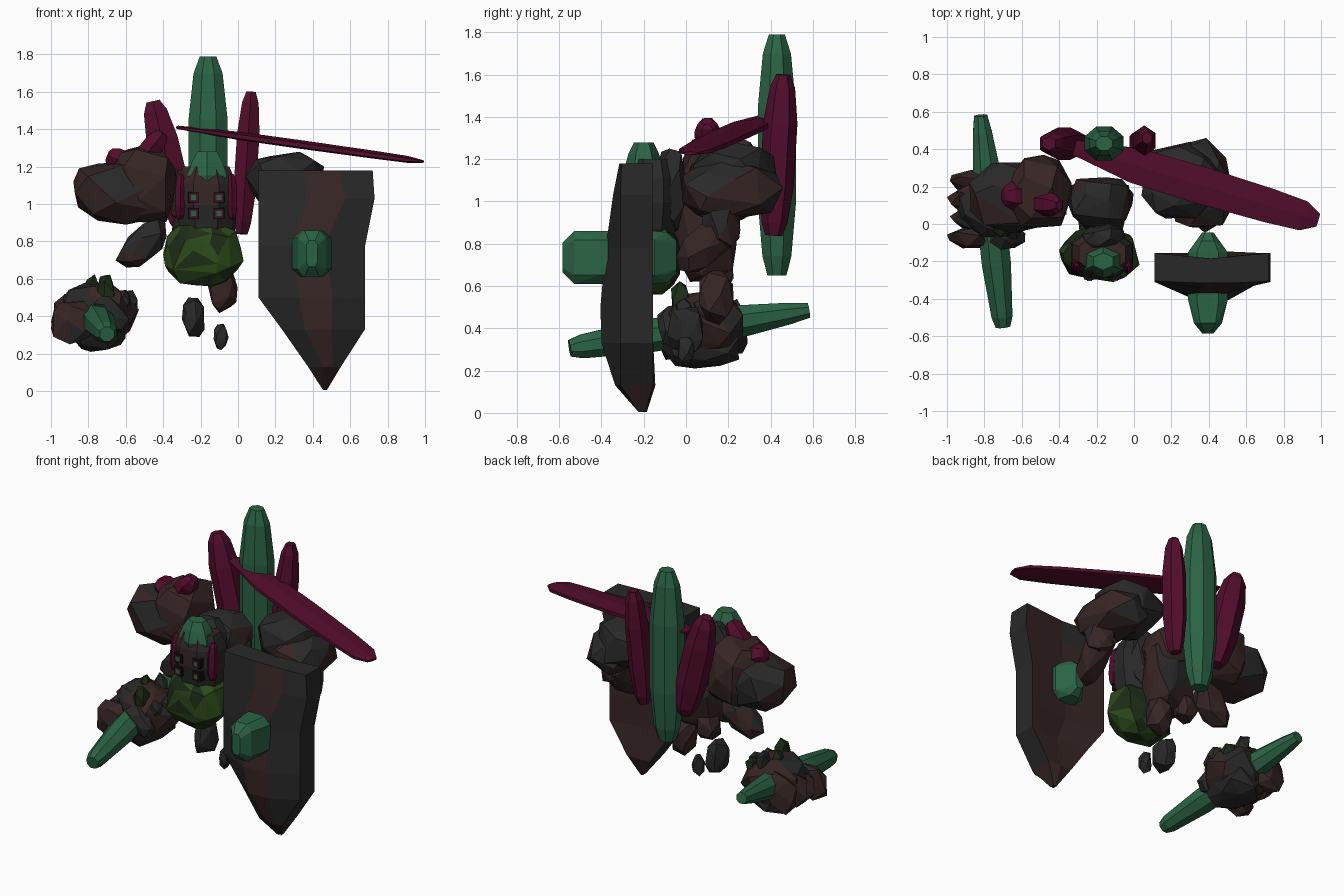
import bpy, bmesh, math, random
from mathutils import Vector, Matrix, noise

if "Cube" in bpy.data.objects:
    bpy.data.objects.remove(bpy.data.objects["Cube"])

def mat(name, rgb):
    m = bpy.data.materials.new(name)
    m.diffuse_color = (*rgb, 1)
    m.use_nodes = True
    m.node_tree.nodes["Principled BSDF"].inputs["Base Color"].default_value = m.diffuse_color
    return m

COAL = mat("charcoal_stone", (.023, .022, .022))
BROWN = mat("brown_stone", (.037, .019, .018))
GREEN = mat("green_crystal", (.024, .125, .06))
RED = mat("crimson_crystal", (.085, .004, .025))
MOSS = mat("moss", (.026, .07, .01))
DARKMOSS = mat("dark_moss", (.012, .025, .008))
BLACK = mat("eye_socket", (.006, .006, .006))

def finish(bm, name, mats, patch=3.5):
    """Make the object; two materials are spread in noisy patches."""
    bmesh.ops.recalc_face_normals(bm, faces=bm.faces)
    if len(mats) > 1:
        for f in bm.faces:
            f.material_index = int(noise.noise(f.calc_center_median() * patch + Vector((len(name), 3.3, 7.1))) > .0)
    me = bpy.data.meshes.new(name)
    bm.to_mesh(me)
    bm.free()
    for m in mats:
        me.materials.append(m)
    ob = bpy.data.objects.new(name, me)
    bpy.context.collection.objects.link(ob)
    return ob

def frame(p0, p1, up):
    z = (Vector(p1) - Vector(p0)).normalized()
    x = Vector(up).cross(z).normalized()
    y = z.cross(x)
    return Matrix((x, y, z)).transposed()

def hull(pts):
    bm = bmesh.new()
    for p in pts:
        bm.verts.new(p)
    bmesh.ops.convex_hull(bm, input=bm.verts)
    junk = [v for v in bm.verts if not v.link_faces]
    bmesh.ops.delete(bm, geom=junk, context='VERTS')
    bmesh.ops.dissolve_limit(bm, angle_limit=.02, verts=bm.verts, edges=bm.edges)
    return bm

def stone_points(n, seed):
    """Jittered points on a boxy ball, fitted to a -1..1 box."""
    rnd = random.Random(seed)
    pts = []
    for i in range(n):
        z = 1 - 2 * (i + .5) / n
        a = i * 2.39996 + rnd.uniform(-.3, .3)
        r = math.sqrt(1 - z * z)
        v = Vector((r * math.cos(a), r * math.sin(a), z)) * rnd.uniform(.85, 1.08)
        pts.append(Vector([math.copysign(abs(c) ** .8, c) for c in v]))
    for k in range(3):
        lo, hi = min(p[k] for p in pts), max(p[k] for p in pts)
        for p in pts:
            p[k] = 2 * (p[k] - lo) / (hi - lo) - 1
    return pts

def rock(name, lo, hi, mats, seed=1, n=26, patch=3.5):
    lo, hi = Vector(lo), Vector(hi)
    c, h = (lo + hi) / 2, (hi - lo) / 2
    return finish(hull([c + p * h for p in stone_points(n, seed)]), name, mats, patch)

def limb(name, p0, p1, r, mats, seed=1, n=20):
    """Rock stretched between two end points."""
    m = frame(p0, p1, (0.1, 1, 0.2))
    c = (Vector(p0) + Vector(p1)) / 2
    L = (Vector(p1) - Vector(p0)).length / 2
    return finish(hull([c + m @ Vector((p.x * r, p.y * r, p.z * L)) for p in stone_points(n, seed)]), name, mats)

LONG = ((0, .5), (.08, .76), (.3, 1), (.7, 1), (.92, .74), (1, .42))

def crystal(name, p0, p1, rx, ry, mats, prof=LONG, sides=8, up=(0, 1, 0)):
    """Faceted column: profile is (fraction along, radius factor)."""
    m = frame(p0, p1, up)
    p0, p1 = Vector(p0), Vector(p1)
    bm = bmesh.new()
    rings = []
    for t, s in prof:
        ring = []
        for i in range(sides):
            a = math.tau * (i + .5) / sides
            k = s / math.cos(math.pi / sides)
            ring.append(bm.verts.new(p0.lerp(p1, t) + m @ Vector((rx * k * math.cos(a), ry * k * math.sin(a), 0))))
        rings.append(ring)
    for a, b in zip(rings, rings[1:]):
        for i in range(sides):
            j = (i + 1) % sides
            bm.faces.new((a[i], a[j], b[j], b[i]))
    bm.faces.new(rings[0])
    bm.faces.new(rings[-1])
    return finish(bm, name, mats)

# Back crystals
crystal("back_crystal_centre", (-.16, .43, .65), (-.16, .43, 1.79), .105, .09, [GREEN])
crystal("back_crystal_left", (-.29, .43, .86), (-.455, .43, 1.55), .085, .075, [RED], sides=6)
crystal("back_crystal_right", (.02, .415, .84), (.07, .46, 1.6), .06, .07, [RED], sides=6)

# Long flat blade crystal over the right shoulder
crystal("shoulder_blade_crystal", (-.32, .41, 1.41), (.985, .02, 1.228), .1, .02, [RED], sides=6,
        prof=((0, .4), (.25, .95), (.5, 1), (.8, .92), (.94, .8), (1, .35)), up=(0, 0, 1))

# Torso, neck and moss belly
rock("torso", (-.36, -.06, .62), (-.01, .25, 1.12), [COAL, BROWN], 3, 30)
rock("neck_hump", (-.28, -.14, .85), (-.04, .0, 1.25), [COAL], 4)
rock("upper_back", (-.36, -.03, .85), (-.02, .25, 1.2), [COAL, BROWN], 15)
rock("moss_belly", (-.4, -.31, .56), (.03, -.02, .92), [MOSS, DARKMOSS], 5, 60, 16)

# Head with crown, side crystals and four eyes
HEAD = (-.17, -.16)
crystal("head", (*HEAD, .79), (*HEAD, 1.2), .165, .13, [COAL, BROWN],
        prof=((0, .6), (.2, .85), (.5, 1), (.78, .98), (1, .75)))
crystal("crown_crystal", (-.165, -.2, 1.1), (-.165, -.2, 1.28), .105, .08, [GREEN],
        prof=((0, .85), (.3, 1), (.7, .78), (1, .5)), sides=6)
for s, side in ((-1, "left"), (1, "right")):
    crystal(f"cheek_crystal_{side}", (HEAD[0] + s * .14, -.23, .92), (HEAD[0] + s * .135, -.21, 1.16),
            .027, .04, [RED], sides=6)
    for z in (1.035, .95):
        x = HEAD[0] + s * .068
        for label, r, y, m in (("socket", .03, -.296, BLACK), ("rim", .021, -.3, RED), ("eye", .014, -.304, GREEN)):
            crystal(f"{label}_{side}_{z}", (x, -.25, z), (x, y, z), r, r, [m],
                    prof=((0, 1), (1, 1)), sides=4, up=(0, 0, 1))

# Left shoulder with two crystal nubs
rock("left_shoulder", (-.7, -.02, .9), (-.33, .37, 1.33), [BROWN], 6, 24)
rock("left_shoulder_outer", (-.88, -.05, .89), (-.36, .33, 1.23), [BROWN, COAL], 7, 24)
crystal("shoulder_nub_outer", (-.55, .15, 1.2), (-.7, .15, 1.26), .06, .065, [RED], sides=6)
crystal("shoulder_nub_inner", (-.53, .11, 1.22), (-.4, .1, 1.38), .055, .055, [RED], sides=6)

# Left arm and fist
limb("left_upper_arm", (-.38, .14, .9), (-.63, .12, .67), .085, [BROWN, COAL], 8)
rock("left_fist", (-.96, -.08, .24), (-.53, .27, .58), [COAL, BROWN], 9, 30)
rock("left_palm", (-.88, -.11, .21), (-.6, .25, .45), [COAL], 10)
for i in range(4):
    y = -.13 + i * .1
    rock(f"finger_{i}", (-1 + .015 * (i % 2), y, .25 + .01 * i), (-.76, y + .12, .48 + .02 * i), [BROWN, COAL], 20 + i, 16)
limb("thumb", (-.74, -.08, .5), (-.6, -.06, .33), .06, [COAL], 11)
# Broken, jagged wrist shards
for i in range(7):
    a = math.tau * i / 7
    b = Vector((-.67 + .09 * math.cos(a), .08 + .1 * math.sin(a), .46))
    tip = b + Vector((.02 * math.cos(a) - .02, .01 * math.sin(a), .16 if i in (2, 3, 5) else .08))
    limb(f"wrist_shard_{i}", b - Vector((0, 0, .05)), tip, .045, [DARKMOSS if i % 2 else COAL], 30 + i, 12)

# Crystal club held in the fist
crystal("club_crystal", (-.7, -.55, .305), (-.82, .58, .485), .078, .078, [GREEN],
        prof=((0, .5), (.05, .72), (.3, 1), (.7, 1), (.92, .65), (1, .45)), up=(0, 0, 1))

# Right shoulder and arm behind the shield
rock("right_shoulder", (.04, .03, .97), (.46, .44, 1.28), [COAL], 12, 28)
rock("right_shoulder_plate", (.2, -.02, .91), (.53, .46, 1.2), [BROWN, COAL], 13, 24)
limb("right_upper_arm", (.41, .15, 1.02), (.41, .18, .78), .09, [COAL, BROWN], 14)
limb("right_forearm", (.41, .23, .93), (.4, -.03, .67), .09, [BROWN], 18)

# Loose lower stones
limb("spine_shard", (-.1, .13, .68), (-.07, .16, .42), .08, [BROWN], 40)
limb("hip_shard", (-.27, .14, .75), (-.28, .17, .58), .07, [BROWN], 43)
rock("floating_stone_large", (-.3, -.09, .29), (-.18, .08, .5), [COAL], 41, 18)
rock("floating_stone_small", (-.13, -.04, .22), (-.05, .04, .36), [COAL], 42, 16)

# Shield lofted from rows: height, left, right, ridge depth
bm = bmesh.new()
rows = []
for z, xl, xr, yr in ((1.18, .11, .72, -.315), (1.03, .11, .73, -.345), (.78, .11, .68, -.38), (.5, .11, .678, -.405),
                      (.33, .235, .678, -.4), (.13, .375, .55, -.335), (.005, .455, .475, -.21)):
    w = xr - xl
    ef, eb = max(yr + .01, -.31), -.155
    if z < .1:
        ef, eb = -.225, -.195
    wob = .09 * math.sin(z * 13)
    prof = ((xl, eb), (xl, ef), (xl + (.36 + wob) * w, yr), (xl + (.68 + wob) * w, yr), (xr, ef), (xr, eb),
            (xl + .5 * w, eb - .03 if z > .2 else eb + .01))
    rows.append([bm.verts.new((x, y, z)) for x, y in prof])
for a, b in zip(rows, rows[1:]):
    for i in range(7):
        j = (i + 1) % 7
        bm.faces.new((a[i], a[j], b[j], b[i]))
for r in (rows[0], rows[-1]):
    bm.faces.new(r)
shield = finish(bm, "shield", [COAL])
shield.data.materials.append(BROWN)
for i, p in enumerate(shield.data.polygons):
    side = i % 7
    p.material_index = int(i < 42 and (side in (2, 5) or (side == 6 and i > 7) or i > 34))

# Gem through the shield: octagonal bar with wedge-shaped ends
gem = []
for y, a, c in ((-.585, .03, .07), (-.53, .075, .125), (-.41, .105, .125), (-.15, .105, .125), (-.09, .06, .12), (-.045, .03, .08)):
    for sx in (-1, 1):
        for sz in (-1, 1):
            gem += [Vector((.395 + sx * a, y, .735 + sz * c * .66)), Vector((.395 + sx * a * .55, y, .735 + sz * c))]
finish(hull(gem), "shield_gem", [GREEN])
